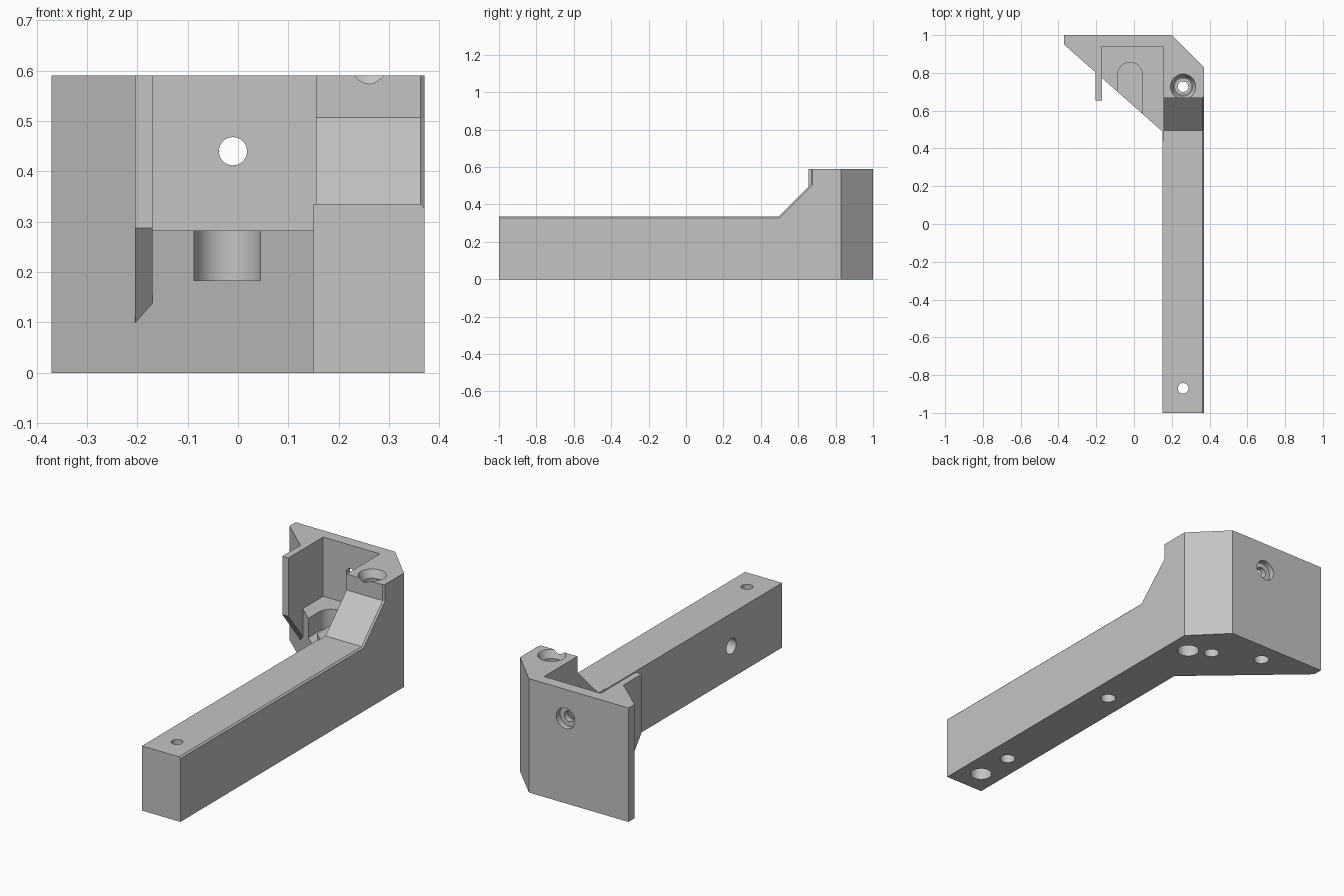
import bpy, bmesh
from math import cos, sin, pi, radians
from mathutils import Vector

if "Cube" in bpy.data.objects:
    bpy.data.objects.remove(bpy.data.objects["Cube"], do_unlink=True)

grey = bpy.data.materials.new("light grey")
grey.use_nodes = True
grey.diffuse_color = (0.55, 0.55, 0.55, 1)
grey.node_tree.nodes["Principled BSDF"].inputs["Base Color"].default_value = grey.diffuse_color


def place(u, v, w, axis):
    return {"x": (w, u, v), "y": (u, w, v), "z": (u, v, w)}[axis]


def loft(name, rings):
    """Closed solid between two matching rings of points."""
    bm = bmesh.new()
    a, b = [[bm.verts.new(p) for p in ring] for ring in rings]
    n = len(a)
    bm.faces.new(a)
    bm.faces.new(b)
    for i in range(n):
        j = (i + 1) % n
        bm.faces.new((a[i], a[j], b[j], b[i]))
    bmesh.ops.recalc_face_normals(bm, faces=bm.faces)
    mesh = bpy.data.meshes.new(name)
    bm.to_mesh(mesh)
    bm.free()
    mesh.materials.append(grey)
    obj = bpy.data.objects.new(name, mesh)
    bpy.context.collection.objects.link(obj)
    return obj


def prism(name, outline, axis, lo, hi):
    return loft(name, [[place(u, v, w, axis) for u, v in outline] for w in (lo, hi)])


def bore(axis, u, v, lo, hi, r_lo, r_hi=None):
    def ring(w, r):
        return [place(u + r * cos(2 * pi * i / 40), v + r * sin(2 * pi * i / 40), w, axis)
                for i in range(40)]
    return loft("bore_cutter", [ring(lo, r_lo), ring(hi, r_hi or r_lo)])


def combine(target, tool, operation="DIFFERENCE"):
    tool.hide_render = True
    mod = target.modifiers.new("combine", "BOOLEAN")
    mod.operation = operation
    mod.solver = "EXACT"
    mod.object = tool
    bpy.context.view_layer.objects.active = target
    bpy.ops.object.modifier_apply(modifier=mod.name)
    bpy.data.objects.remove(tool, do_unlink=True)


# Bracket blank: long arm with a triangular corner head
TOP, ARM = 0.59, 0.335
bracket = prism("corner_bracket", [(-0.37, 1), (-0.37, 0.95), (0.15, 0.49), (0.15, -1),
                                   (0.37, -1), (0.37, 0.83), (0.2, 1)], "z", 0, TOP)

# Lower the arm and form its ramp
combine(bracket, prism("arm_cutter", [(-1.2, ARM), (0.495, ARM), (0.667, 0.507),
                                      (0.667, 0.8), (-1.2, 0.8)], "x", 0.06, 0.6))

# Fine chamfer along the outer top edge of arm and ramp
bm = bmesh.new()
bm.from_mesh(bracket.data)
edges = []
for e in bm.edges:
    p, q = (v.co for v in e.verts)
    mid = (p + q) / 2
    if min(p.x, q.x) > 0.365 and min(p.z, q.z) > 0.33 and -0.99 < mid.y < 0.68 and mid.z < 0.58:
        edges.append(e)
bmesh.ops.bevel(bm, geom=edges, offset=0.008, offset_type="OFFSET", segments=1,
                profile=0.5, affect="EDGES")
bm.to_mesh(bracket.data)
bm.free()

# Side rib with a sloping underside
combine(bracket, prism("rib", [(0.655, 0.288), (0.85, 0.04), (0.85, TOP), (0.655, TOP)],
                       "x", -0.205, -0.17), "UNION")

# Pocket behind the diagonal front, and the rounded slot in its floor
combine(bracket, prism("pocket_cutter", [(-0.17, 0.44), (0.155, 0.44), (0.155, 0.94),
                                         (-0.17, 0.94)], "z", 0.283, 0.8))
arch = [(-0.021 + 0.066 * cos(pi * i / 24), 0.789 + 0.066 * sin(pi * i / 24)) for i in range(25)]
combine(bracket, prism("slot_cutter", arch + [(-0.087, 0.45), (0.045, 0.45)], "z", 0.183, 0.4))

# Screw holes through the arm, with wider seats
for y in (0.727, -0.87):
    combine(bracket, bore("z", 0.26, y, -0.1, 0.8, 0.028))
    combine(bracket, bore("z", 0.26, y, -0.1, 0.08, 0.053))
combine(bracket, bore("z", 0.26, 0.727, 0.51, 0.57, 0.043))
combine(bracket, bore("z", 0.26, 0.727, 0.55, 0.6, 0.05, 0.071))

# Screw hole through the back wall
combine(bracket, bore("y", -0.01, 0.44, 0.9, 1.1, 0.028))
combine(bracket, bore("y", -0.01, 0.44, 0.97, 1.1, 0.053))

# Blind holes under the bracket and in the inner side of the arm
for x, y in ((0.256, -0.67), (0.26, 0.11), (0.156, 0.783), (-0.076, 0.892)):
    combine(bracket, bore("z", x, y, -0.1, 0.12, 0.037))
combine(bracket, bore("x", -0.585, 0.165, 0.05, 0.25, 0.04))

# Smooth bores, crisp edges
bpy.ops.object.select_all(action="DESELECT")
bracket.select_set(True)
bpy.context.view_layer.objects.active = bracket
bpy.ops.object.shade_smooth_by_angle(angle=radians(25))
